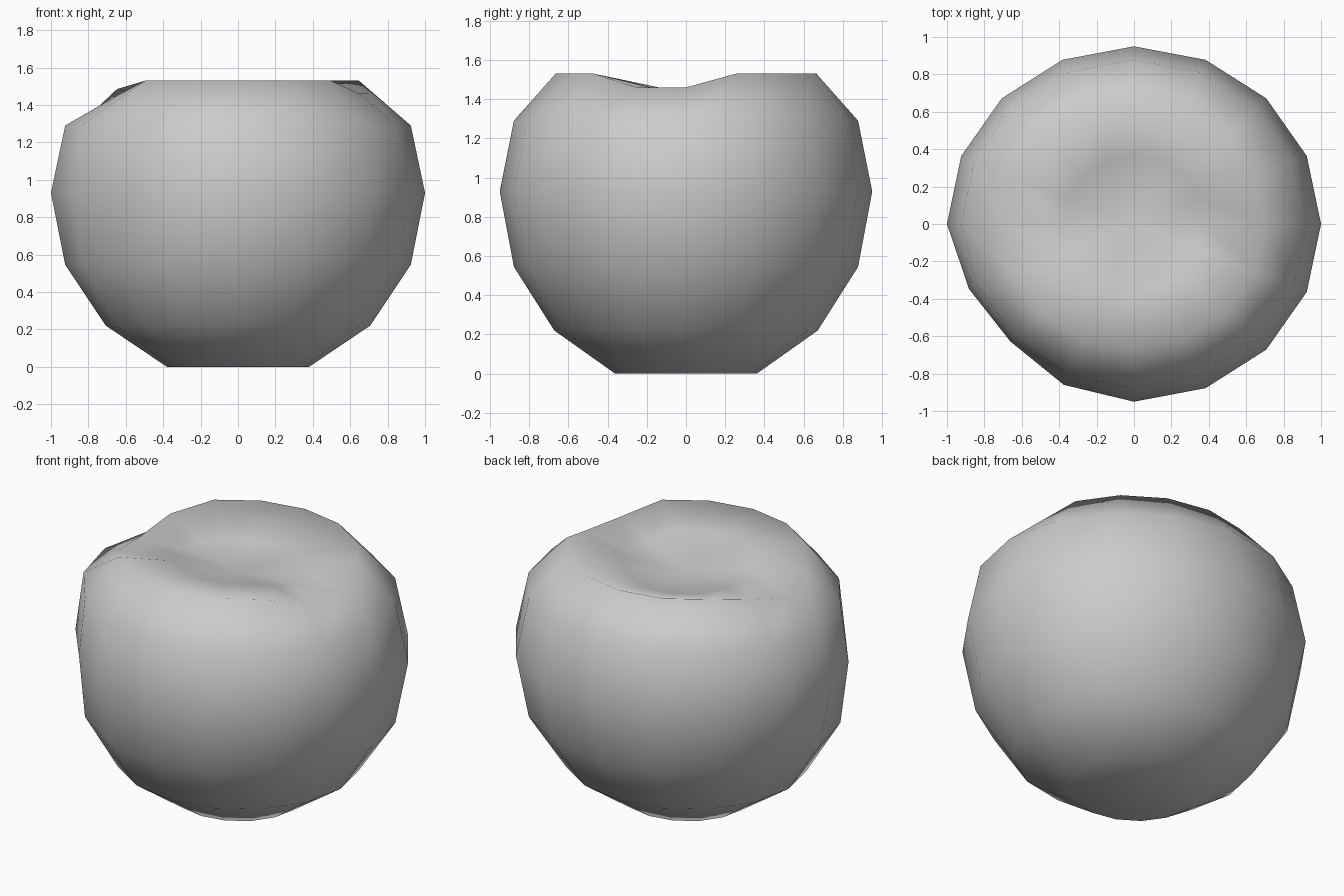
import bpy, bmesh, math

if "Cube" in bpy.data.objects:
    bpy.data.objects.remove(bpy.data.objects["Cube"])

SEG = 16
# ring profile (radius, height) from bottom to top; the last two heights vary around the ring
PROFILE = [(0.38, 0.0), (0.707, 0.22), (0.924, 0.545), (1.0, 0.93),
           (0.924, 1.29), (0.70, None), (0.38, None)]
RIM_Z = [1.46, 1.53, 1.53, 1.53, 1.53, 1.53, 1.53, 1.485,
         1.41, 1.45, 1.53, 1.53, 1.53, 1.53, 1.53, 1.46]
DIP_Z = [1.42, 1.45, 1.46, 1.45, 1.42, 1.42, 1.42, 1.43,
         1.43, 1.46, 1.485, 1.49, 1.49, 1.485, 1.48, 1.45]
# shallow dent in the front left of the body
DENT = {9: 0.045, 10: 0.065, 11: 0.02}

bm = bmesh.new()
rings = []
for k, (r, z) in enumerate(PROFILE):
    ring = []
    for i in range(SEG):
        a = 2 * math.pi * i / SEG
        amount = {2: 0.4, 3: 1.0, 4: 0.4}.get(k, 0)
        rr = r * (1 - DENT.get(i, 0) * amount)
        h = z if z is not None else (RIM_Z[i] if k == 5 else DIP_Z[i])
        ring.append(bm.verts.new((rr * math.cos(a), 0.95 * rr * math.sin(a), h)))
    rings.append(ring)

# side walls and the two pole fans
bottom = bm.verts.new((0, 0, 0.015))
top = bm.verts.new((0, 0, 1.39))
for i in range(SEG):
    j = (i + 1) % SEG
    for lo, hi in zip(rings, rings[1:]):
        bm.faces.new((lo[i], lo[j], hi[j], hi[i]))
    bm.faces.new((rings[0][j], rings[0][i], bottom))
    bm.faces.new((rings[-1][i], rings[-1][j], top))
for f in bm.faces:
    f.smooth = True

# dented round body
mesh = bpy.data.meshes.new("round_body")
bm.to_mesh(mesh)
bm.free()
obj = bpy.data.objects.new("round_body", mesh)
bpy.context.collection.objects.link(obj)
